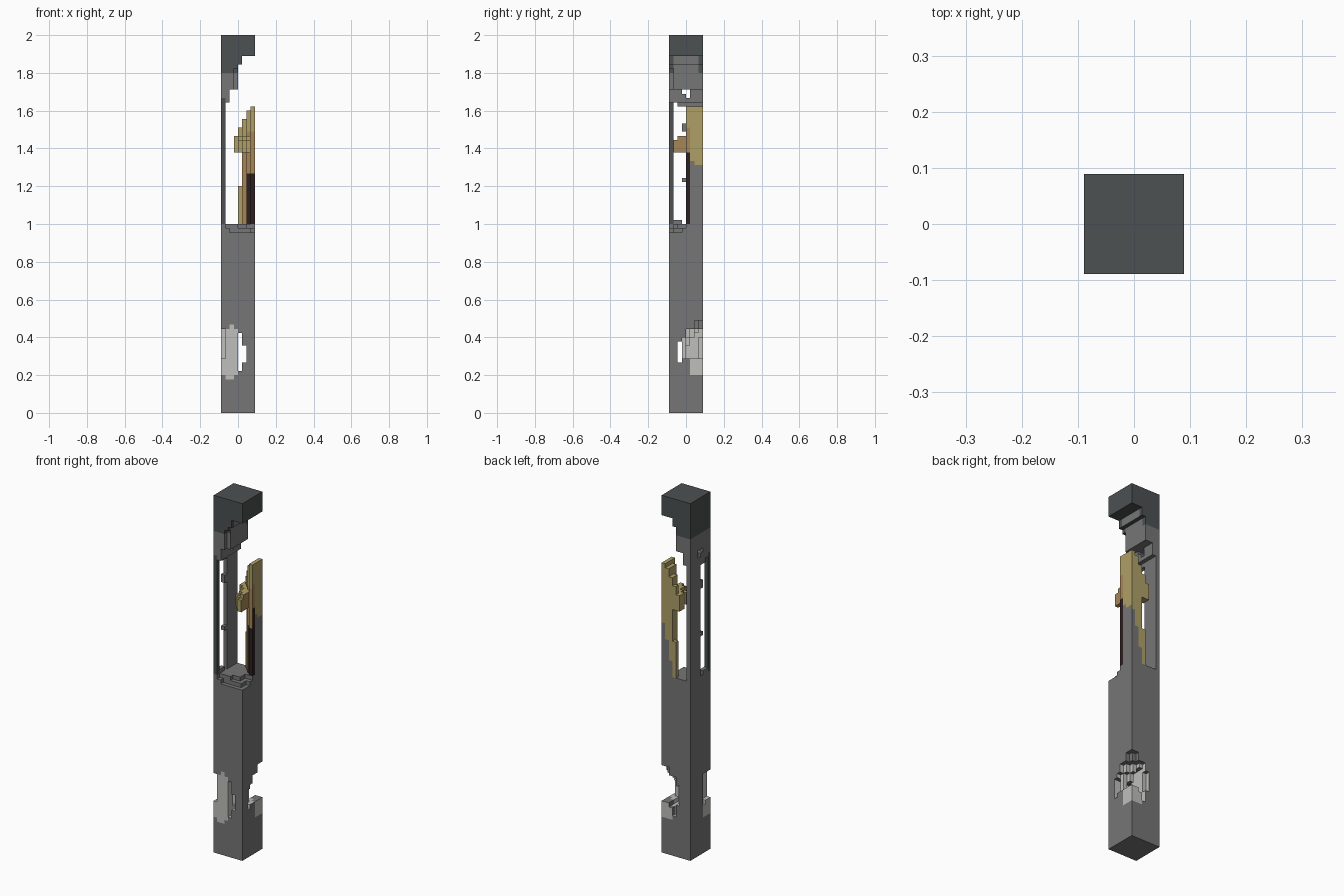
import bpy, bmesh
from mathutils import Vector

WIDE, TALL = 8, 90
CELL = 2 / TALL

cube = bpy.data.objects.get("Cube")
if cube:
    bpy.data.objects.remove(cube, do_unlink=True)


def material(name, r, g, b):
    m = bpy.data.materials.new(name)
    m.use_nodes = True
    m.diffuse_color = (r, g, b, 1)
    m.node_tree.nodes["Principled BSDF"].inputs["Base Color"].default_value = (r, g, b, 1)
    return m


MATERIALS = [
    material("grey_stone", .18, .18, .185),
    material("dark_stone", .072, .082, .082),
    material("pale_stone", .52, .52, .51),
    material("straw_yellow", .43, .35, .14),
    material("tan_wood", .38, .24, .095),
    material("dark_brown", .027, .014, .014),
]
GREY, DARK, PALE, STRAW, TAN, BROWN = range(len(MATERIALS))
LAST = WIDE - 1


# Solid lower shaft with worn corners and a pair of crossing holes
def base_shaft(i, j, k):
    if k > 45:
        return False
    if k == 45:
        return i == 0 and j in (1, 2)
    if k == 44:
        return i == 0 or (j > 1 and not (i > 5 and j < 4)) or (j == 1 and i < 4)
    if k == 43:
        return not (j == 0 and i > 1) and not (i == LAST and j < 3)
    back_corner = (LAST - i) + (LAST - j)
    if 13 <= k < 20 and back_corner <= (4 if k < 18 else 3):
        return False
    if 20 <= k < 22 and back_corner <= 1:
        return False
    if 10 <= k < 19 and i == 4 or 12 <= k < 16 and i == 5:
        return False
    if 12 <= k < 17 and j == 2 and i not in (2, 3):
        return False
    if 12 <= k < 17 and j == 2:
        return False
    return not (13 <= k < 20 and i == 0 and j < 3)


def base_colour(i, j, k, n):
    outer = (n.x > 0 and i == LAST) or (n.x < 0 and i == 0) \
        or (n.y > 0 and j == LAST) or (n.y < 0 and j == 0)
    if outer:
        low = 8 if i in (1, 2) else 9
        if n.y < 0:
            return PALE if i < 4 and low <= k < 21 - abs(i - 2) else GREY
        if n.x < 0:
            return PALE if j < 3 and 9 <= k < 20 else GREY
        side = j if n.x > 0 else i
        return PALE if side > 4 and 9 <= k < 18 else GREY
    return PALE if 9 <= k < 20 and n.z >= 0 and (i + j < 12) else GREY


# Thin post on the front corner
def corner_post(i, j, k):
    return i == 0 and j == 0 and 45 <= k < 75


# Narrow wall beside the post
def side_wall(i, j, k):
    if i != 0 or not 45 <= k < 73:
        return False
    return j >= 4 or (j == 3 and k in (55, 67, 68))


# Overhanging upper wall and cap
def upper_wall(i, j, k):
    if not 73 <= k < 85:
        return False
    if k < 77:
        hole = (j == 4 and k > 74) or (j == 3 and k == 76) or (j == 0 and i == 0 and k < 75)
        if j < 2 and k < 74:
            return False
        return i < (2 if k > 73 else 1) and not hole
    if k < 82:
        return i < 4 and not (i == 3 and j == 0)
    return i < (4 if k < 83 else 5)


def upper_colour(i, j, k, n):
    inner = n.x > 0 and 0 < j < LAST
    return DARK if k >= 81 and not inner else GREY


def cap_block(i, j, k):
    return 85 <= k < TALL


# Broken back corner, coloured straw with a grey foot
STEPS = [(54, 4), (62, 5), (66, 3), (68, 4), (70, 5), (72, 6), (73, 7)]


def back_shard(i, j, k):
    if not 45 <= k < 73:
        return False
    edge = next(e for top, e in STEPS if k < top)
    if 62 <= k < 66:
        if j < 4:
            return 4 <= i < 7 and i + j >= (7 if k < 65 else 8)
        return i >= edge and i + j >= 9
    return i >= edge and j >= 4 and i + j >= 11


def shard_colour(i, j, k, n):
    if n.x > 0 and i == LAST:
        if j == 4:
            return BROWN if k < 62 else (TAN if k < 68 else STRAW)
        return GREY if k < 59 + (j < 6) else STRAW
    if n.y > 0 and j == LAST:
        return GREY if k < 58 - 4.5 * (LAST - i) else STRAW
    if n.y < 0 and i >= 6:
        return BROWN if k < 57 else (TAN if k < 67 and j > 3 else STRAW)
    if n.y < 0 and i == 5 and k < 62 or n.x > 0:
        return TAN
    return STRAW


def plain(index):
    return lambda i, j, k, n: index


PARTS = {
    "base_shaft": (base_shaft, base_colour),
    "corner_post": (corner_post, plain(DARK)),
    "side_wall": (side_wall, plain(GREY)),
    "upper_wall": (upper_wall, upper_colour),
    "cap_block": (cap_block, plain(DARK)),
    "back_shard": (back_shard, shard_colour),
}


def filled(i, j, k):
    inside = 0 <= i < WIDE and 0 <= j < WIDE and 0 <= k < TALL
    return inside and any(solid(i, j, k) for solid, _ in PARTS.values())


GRID = {(i, j, k) for i in range(WIDE) for j in range(WIDE)
        for k in range(TALL) if filled(i, j, k)}
NORMALS = [Vector(s * (a == axis) for a in range(3)) for axis in range(3) for s in (1, -1)]


# Turn the exposed sides of each part's blocks into one clean mesh
def build(name, solid, colour):
    bm = bmesh.new()
    corners = {}
    for cell in sorted(GRID):
        if not solid(*cell):
            continue
        for n in NORMALS:
            if tuple(int(c + d) for c, d in zip(cell, n)) in GRID:
                continue
            u = Vector((abs(n.y), abs(n.z), abs(n.x)))
            v = n.cross(u)
            middle = Vector(cell) + Vector((.5, .5, .5)) + n / 2
            loop = []
            for a, b in ((-1, -1), (1, -1), (1, 1), (-1, 1)):
                p = middle + u * a / 2 + v * b / 2
                key = tuple(round(c) for c in p)
                if key not in corners:
                    x, y, z = key
                    corners[key] = bm.verts.new(
                        ((x - WIDE / 2) * CELL, (y - WIDE / 2) * CELL, z * CELL))
                loop.append(corners[key])
            bm.faces.new(loop).material_index = colour(*cell, n)
    bm.normal_update()
    bmesh.ops.dissolve_limit(bm, angle_limit=.01, verts=bm.verts[:],
                             edges=bm.edges[:], delimit={'MATERIAL'})
    mesh = bpy.data.meshes.new(name)
    bm.to_mesh(mesh)
    bm.free()
    for m in MATERIALS:
        mesh.materials.append(m)
    bpy.context.collection.objects.link(bpy.data.objects.new(name, mesh))


for part, (solid, colour) in PARTS.items():
    build(part, solid, colour)
